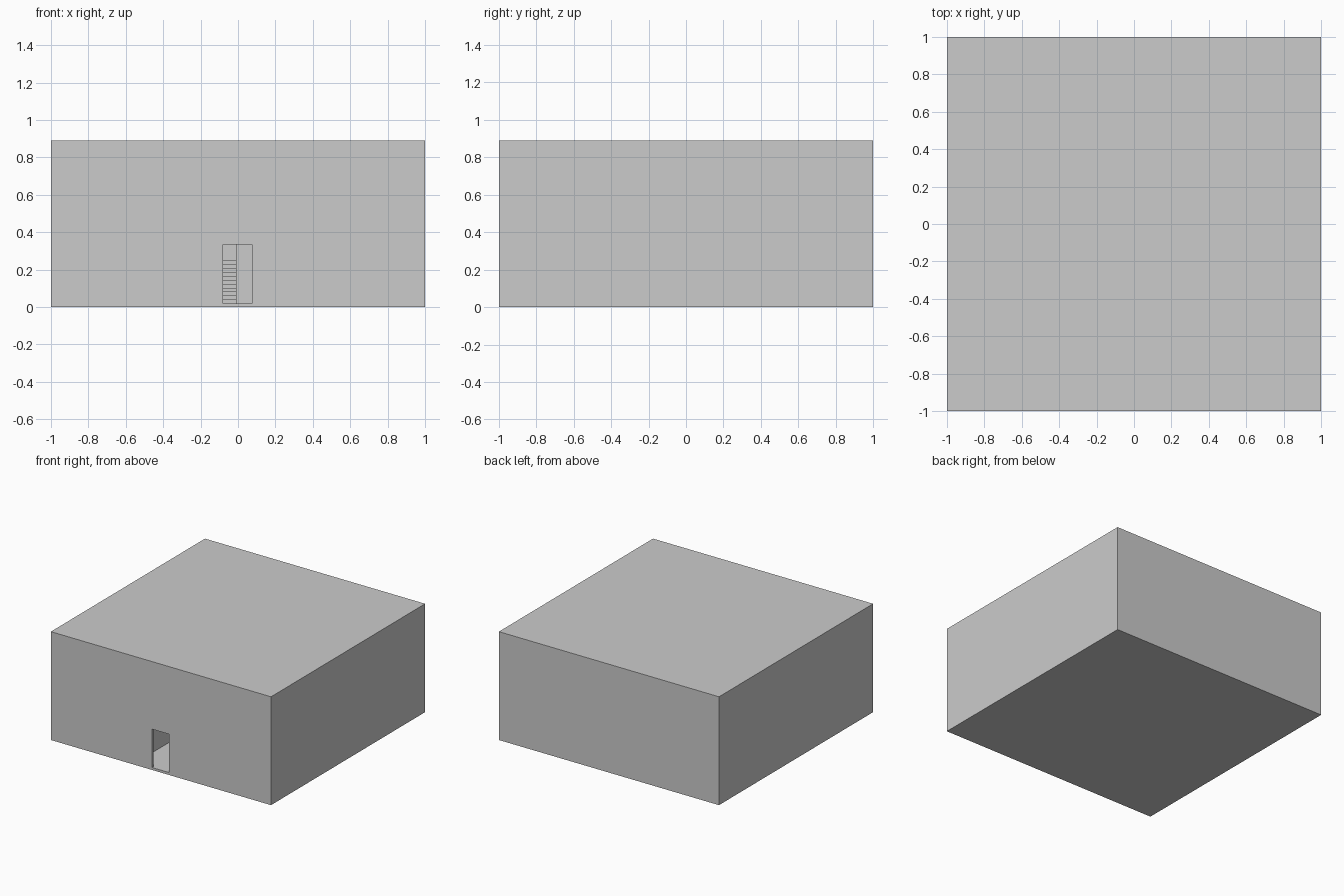
import bpy
import bmesh

if "Cube" in bpy.data.objects:
    bpy.data.objects.remove(bpy.data.objects["Cube"])

H, T = 0.89, 0.02           # building height, wall thickness
F1, F2 = 0.02, 0.455        # floor levels
R, G = (F2 - F1) / 21, 0.03  # stair riser and tread
SY = -0.40                  # front of the stairwell
LY = SY + 11 * G            # front of the landing
BY = LY + 0.22              # back of the stairwell


def box(name, x0, x1, y0, y1, z0, z1):
    bm = bmesh.new()
    bmesh.ops.create_cube(bm, size=1)
    for v in bm.verts:
        v.co = (x1 if v.co.x > 0 else x0,
                y1 if v.co.y > 0 else y0,
                z1 if v.co.z > 0 else z0)
    me = bpy.data.meshes.new(name)
    bm.to_mesh(me)
    bm.free()
    ob = bpy.data.objects.new(name, me)
    bpy.context.collection.objects.link(ob)
    return ob


def cut(target, *dims):
    c = box("cutter", *dims)
    c.hide_render = True
    m = target.modifiers.new("cut", "BOOLEAN")
    m.operation, m.solver, m.object = "DIFFERENCE", "EXACT", c
    bpy.context.view_layer.objects.active = target
    bpy.ops.object.modifier_apply(modifier=m.name)
    bpy.data.objects.remove(c)


def flight(name, x0, x1, y, z, n, direction, base):
    # stepped side profile extruded across the flight
    pts = [(y, base)]
    for i in range(n):
        pts += [(y + direction * i * G, z + (i + 1) * R),
                (y + direction * (i + 1) * G, z + (i + 1) * R)]
    pts.append((y + direction * n * G, base if direction > 0 else z + (n - 1) * R))
    bm = bmesh.new()
    face = bm.faces.new([bm.verts.new((x0, a, b)) for a, b in pts])
    ext = bmesh.ops.extrude_face_region(bm, geom=[face])["geom"]
    bmesh.ops.translate(bm, vec=(x1 - x0, 0, 0),
                        verts=[v for v in ext if isinstance(v, bmesh.types.BMVert)])
    bmesh.ops.recalc_face_normals(bm, faces=bm.faces)
    me = bpy.data.meshes.new(name)
    bm.to_mesh(me)
    bm.free()
    bpy.context.collection.objects.link(bpy.data.objects.new(name, me))


# outer shell: two hollow storeys, doorway and stairwell opening
shell = box("building_shell", -1, 1, -1, 1, 0, H)
cut(shell, -1 + T, 1 - T, -1 + T, 1 - T, F1, F2 - T)
cut(shell, -1 + T, 1 - T, -1 + T, 1 - T, F2, H - T)
cut(shell, -0.08, 0.075, -1.1, -0.9, F1, 0.335)
cut(shell, -0.23, 0.23, SY, BY, F2 - 2 * T, F2 + T)

# hallway walls
for side, x in (("left", -0.25), ("right", 0.23)):
    box(side + "_hall_wall", x, x + T, -1 + T, BY, F1, F2 - T)
box("hall_back_wall", -0.25, 0.25, BY, BY + T, F1, F2 - T)
box("stair_front_wall", -0.01, 0.23, SY - T, SY, F1, F2 - T)
box("stair_centre_wall", -0.01, 0.01, SY, LY, F1, F2 - T)

# stairs turning back at a landing
flight("lower_stairs", -0.23, -0.01, SY, F1, 11, 1, F1)
box("stair_landing", -0.23, 0.23, LY, BY, F1 + 10 * R, F1 + 11 * R)
flight("upper_stairs", 0.01, 0.23, LY, F1 + 11 * R, 10, -1, F1 + 10 * R)
